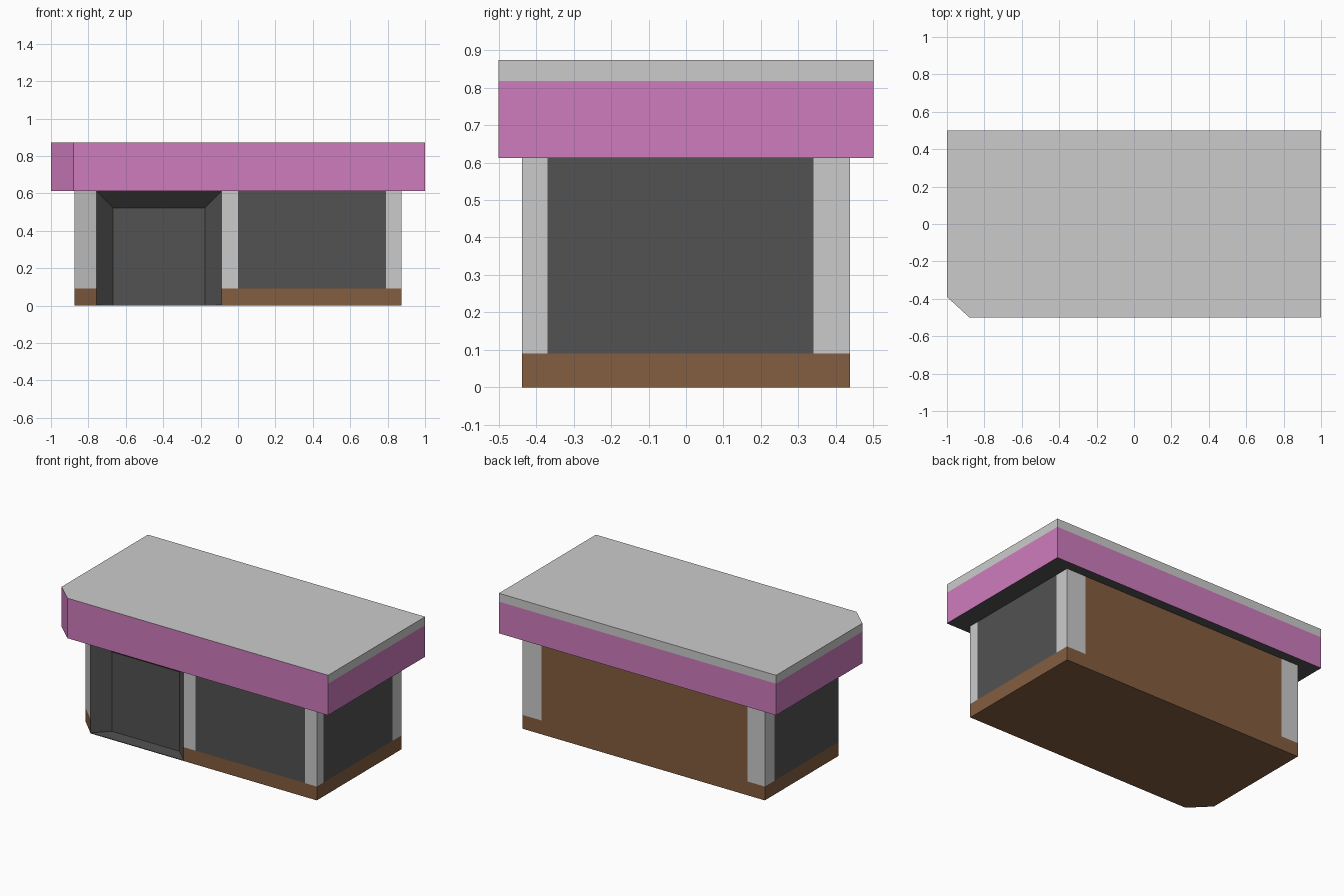
import bpy, bmesh

if "Cube" in bpy.data.objects:
    bpy.data.objects.remove(bpy.data.objects["Cube"])


def material(name, rgb):
    m = bpy.data.materials.new(name)
    m.diffuse_color = (*rgb, 1)
    m.use_nodes = True
    m.node_tree.nodes["Principled BSDF"].inputs["Base Color"].default_value = m.diffuse_color
    return m


MATS = {
    "pink": material("pink_fascia", (0.62, 0.20, 0.51)),
    "brown": material("brown_wood", (0.23, 0.11, 0.05)),
    "dark": material("dark_glass", (0.085, 0.085, 0.085)),
}
GREY = "grey"


def finish(name, bm, face_colours):
    """Turn a bmesh into an object; plain grey keeps an empty slot."""
    me = bpy.data.meshes.new(name)
    slots = []
    for f, c in face_colours:
        if c not in slots:
            slots.append(c)
            me.materials.append(MATS.get(c))
        f.material_index = slots.index(c)
    bm.to_mesh(me)
    bm.free()
    ob = bpy.data.objects.new(name, me)
    bpy.context.collection.objects.link(ob)
    return ob


def prism(name, plan, z0, z1, bottom=None, top=None):
    """Extrude a counter-clockwise plan of (x, y, colour of the next side)."""
    bm = bmesh.new()
    lo = [bm.verts.new((x, y, z0)) for x, y, _ in plan]
    hi = [bm.verts.new((x, y, z1)) for x, y, _ in plan]
    n = len(plan)
    faces = []
    for i in range(n):
        j = (i + 1) % n
        faces.append((bm.faces.new((lo[i], lo[j], hi[j], hi[i])), plan[i][2]))
    if bottom:
        faces.append((bm.faces.new(lo[::-1]), bottom))
    if top:
        faces.append((bm.faces.new(hi), top))
    return finish(name, bm, faces)


X, Y = 0.875, 0.4375          # body half sizes
BASE, EAVE, BAND, TOP = 0.09, 0.612, 0.818, 0.873
D0, D1, DEPTH = -0.757, -0.087, 0.09   # doorway edges and bevel depth
YIN = -Y + DEPTH

# Body plan: chamfered corner, splayed doorway, window bays and pillars
body = [
    (-X, -0.32, GREY),
    (D0, -Y, "dark"), (D0 + DEPTH, YIN, "dark"), (D1 - DEPTH, YIN, "dark"),
    (D1, -Y, GREY), (0.0, -Y, "dark"), (0.79, -Y, GREY),
    (X, -Y, GREY), (X, -0.37, "dark"), (X, 0.34, GREY),
    (X, Y, GREY), (0.735, Y, "brown"), (-0.75, Y, GREY),
    (-X, Y, GREY), (-X, 0.34, "dark"),
]
prism("walls_and_windows", body, BASE, EAVE)

# Brown plinth follows the same plan; only the doorway stays dark
plinth = [(x, y, "dark" if 1 <= i <= 3 else "brown")
          for i, (x, y, _) in enumerate(body)]
prism("plinth", plinth, 0, BASE, bottom="brown")

# Doorway floor and sloping head
prism("doorway_floor", [(D0, -Y, "dark"), (D1, -Y, "dark"),
                        (D1 - DEPTH, YIN, "dark"), (D0 + DEPTH, YIN, "dark")],
      0, 0.004, bottom="brown", top="dark")
bm = bmesh.new()
head = [(D0, -Y, EAVE), (D0 + DEPTH, YIN, EAVE - DEPTH),
        (D1 - DEPTH, YIN, EAVE - DEPTH), (D1, -Y, EAVE)]
face = bm.faces.new([bm.verts.new(p) for p in head])
face.normal_update()
if face.normal.y > 0:
    face.normal_flip()
finish("doorway_head", bm, [(face, "dark")])

# Overhanging roof: pink sign band, then a grey edge that is pink at the front
roof = [(-1, -0.39), (-0.88, -0.5), (1, -0.5), (1, 0.5), (-1, 0.5)]
prism("fascia", [(x, y, "pink") for x, y in roof], EAVE, BAND, bottom="dark")
prism("roof_cap", [(x, y, "pink" if i < 2 else GREY)
                   for i, (x, y) in enumerate(roof)], BAND, TOP, top=GREY)
